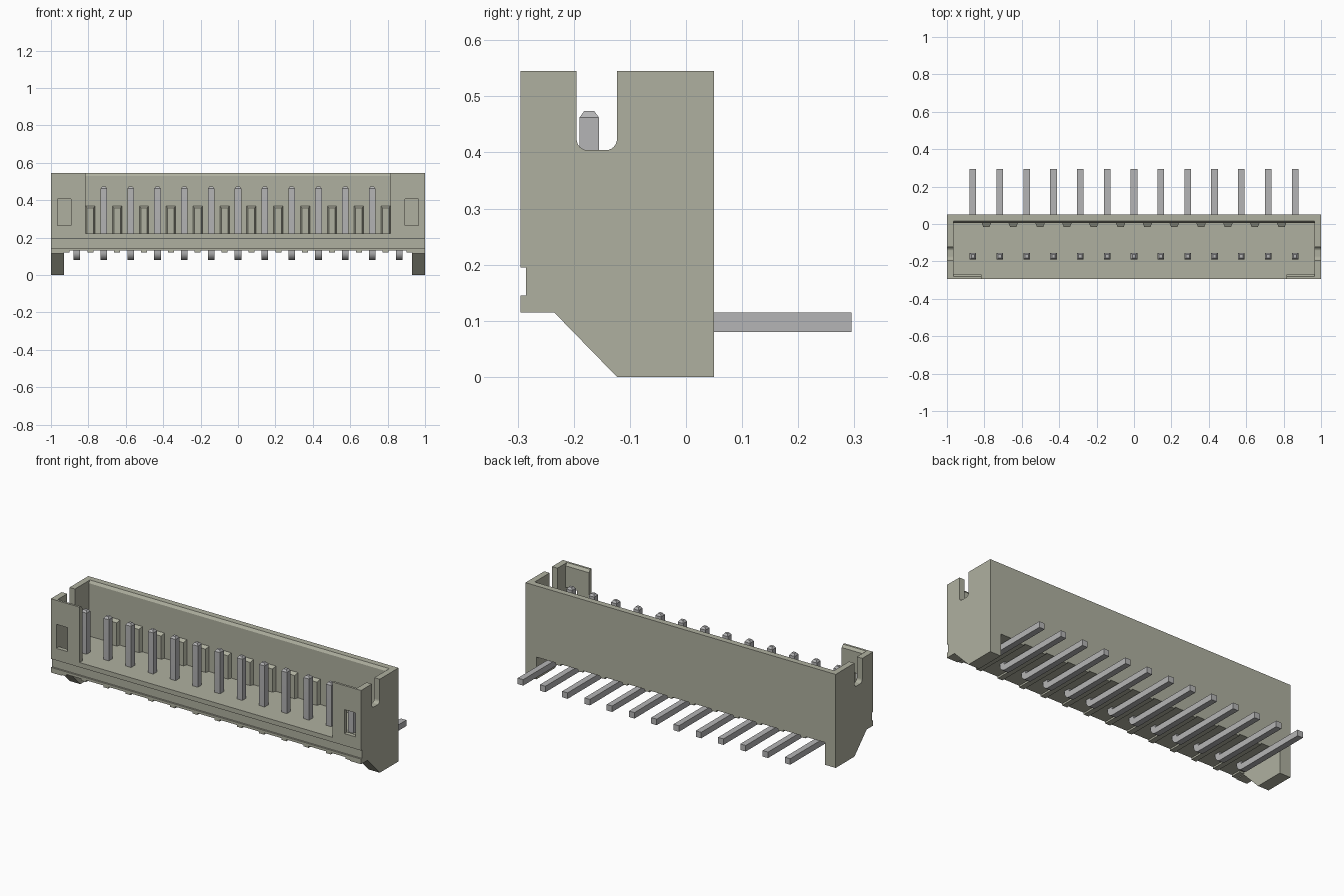
import bpy
import bmesh
from math import sin, cos, pi
from mathutils import Vector

cube = bpy.data.objects.get("Cube")
if cube:
    bpy.data.objects.remove(cube, do_unlink=True)


def material(name, color):
    mat = bpy.data.materials.new(name)
    mat.use_nodes = True
    mat.diffuse_color = color
    bsdf = next(n for n in mat.node_tree.nodes if n.type == "BSDF_PRINCIPLED")
    bsdf.inputs["Base Color"].default_value = color
    return mat


plastic = material("beige plastic", (0.43, 0.435, 0.35, 1))
metal = material("grey metal", (0.46, 0.46, 0.465, 1))


def add_object(name, bm, mat):
    bmesh.ops.recalc_face_normals(bm, faces=bm.faces)
    mesh = bpy.data.meshes.new(name)
    bm.to_mesh(mesh)
    bm.free()
    mesh.materials.append(mat)
    obj = bpy.data.objects.new(name, mesh)
    bpy.context.collection.objects.link(obj)
    return obj


def extrude(points, axis, start, end):
    """Extrude a 2D outline along x (outline in y, z), y (x, z) or z (x, y)."""
    bm = bmesh.new()
    i = "xyz".index(axis)
    verts = []
    for a, b in points:
        co = [a, b]
        co.insert(i, start)
        verts.append(bm.verts.new(co))
    face = bm.faces.new(verts)
    res = bmesh.ops.extrude_face_region(bm, geom=[face])
    shift = Vector((0, 0, 0))
    shift[i] = end - start
    moved = [g for g in res["geom"] if isinstance(g, bmesh.types.BMVert)]
    bmesh.ops.translate(bm, verts=moved, vec=shift)
    return bm


def rect(a0, a1, b0, b1):
    return [(a0, b0), (a1, b0), (a1, b1), (a0, b1)]


def arc(cx, cy, r, a0, a1, steps=6):
    angles = [a0 + (a1 - a0) * k / steps for k in range(steps + 1)]
    return [(cx + r * cos(a), cy + r * sin(a)) for a in angles]


FRONT, BACK, TOP = -0.295, 0.05, 0.545
FLOOR, UNDER = 0.2225, 0.13
PINS, PITCH = 13, 0.1435

# Floor with front groove, and back wall with bevelled rim
trough = [(FRONT, UNDER), (FRONT, 0.145), (-0.285, 0.145), (-0.285, 0.195),
          (FRONT, 0.195), (FRONT, FLOOR), (0.005, FLOOR), (0.005, 0.53),
          (0.015, TOP), (BACK, TOP), (BACK, UNDER)]
add_object("floor_and_back_wall", extrude(trough, "x", -0.965, 0.965), plastic)

# End wall outline with rounded slot, groove and sloped foot
end_outline = ([(FRONT, 0.115), (-0.235, 0.115), (-0.123, 0), (BACK, 0),
                (BACK, TOP), (-0.123, TOP)]
               + arc(-0.143, 0.424, 0.02, 0, -pi / 2)
               + arc(-0.175, 0.424, 0.02, -pi / 2, -pi)
               + [(-0.195, TOP), (FRONT, TOP), (FRONT, 0.195),
                  (-0.285, 0.195), (-0.285, 0.145), (FRONT, 0.145)])
foot_outline = [(FRONT, 0.115), (-0.235, 0.115), (-0.123, 0), (BACK, 0),
                (BACK, UNDER), (FRONT, UNDER)]
rim_outline = [(FRONT, 0.53), (-0.27, 0.53), (-0.282, TOP), (FRONT, TOP)]
# Front corner panel, open at the window beside the end wall
panel = [(0.815, FLOOR), (0.965, FLOOR), (0.965, 0.265), (0.893, 0.265),
         (0.893, 0.405), (0.965, 0.405), (0.965, 0.53), (0.815, 0.53)]

for side, s in (("left", 1), ("right", -1)):
    add_object(side + "_end_wall", extrude(end_outline, "x", s * 0.965, s), plastic)
    add_object(side + "_foot", extrude(foot_outline, "x", s * 0.93, s * 0.965), plastic)
    add_object(side + "_foot_step",
               extrude(rect(FRONT, -0.235, 0.12, UNDER), "x", s * 0.9, s * 0.93), plastic)
    add_object(side + "_front_panel",
               extrude([(s * x, z) for x, z in panel], "y", FRONT, -0.27), plastic)
    add_object(side + "_panel_rim",
               extrude(rim_outline, "x", s * 0.815, s * 0.965), plastic)

# Ribs midway between pins: tapered inside the back wall, flat underneath
for k in range(PINS - 1):
    x = (k - (PINS - 2) / 2) * PITCH
    taper = [(x - 0.025, 0.005), (x + 0.025, 0.005), (x + 0.017, -0.015), (x - 0.017, -0.015)]
    bm = extrude(taper, "z", FLOOR, 0.37)
    for v in bm.verts:
        if v.co.z > 0.36 and v.co.y < 0:
            v.co.z = 0.358
    add_object("inner_rib", bm, plastic)
    add_object("under_rib", extrude(rect(FRONT, BACK, 0.12, UNDER), "x", x - 0.016, x + 0.016),
               plastic)

# Bent square pins with a tapered tip
HALF = 0.0175
pin_outline = ([(-0.19, 0.462)] + arc(-0.15, 0.12, 0.04, pi, 1.5 * pi, 8)
               + [(0.295, 0.08), (0.295, 0.115), (-0.155, 0.115), (-0.155, 0.462)])
for k in range(PINS):
    x = (k - (PINS - 1) / 2) * PITCH
    bm = extrude(pin_outline, "x", x - HALF, x + HALF)
    top = max(bm.faces, key=lambda f: f.calc_center_median().z)
    center = top.calc_center_median()
    tip = bmesh.ops.extrude_discrete_faces(bm, faces=[top])["faces"][0]
    for v in tip.verts:
        v.co = center + (v.co - center) * 0.5 + Vector((0, 0, 0.012))
    pin = add_object("pin", bm, metal)
    bpy.ops.object.select_all(action="DESELECT")
    pin.select_set(True)
    bpy.context.view_layer.objects.active = pin
    bpy.ops.object.shade_smooth_by_angle(angle=0.6)
